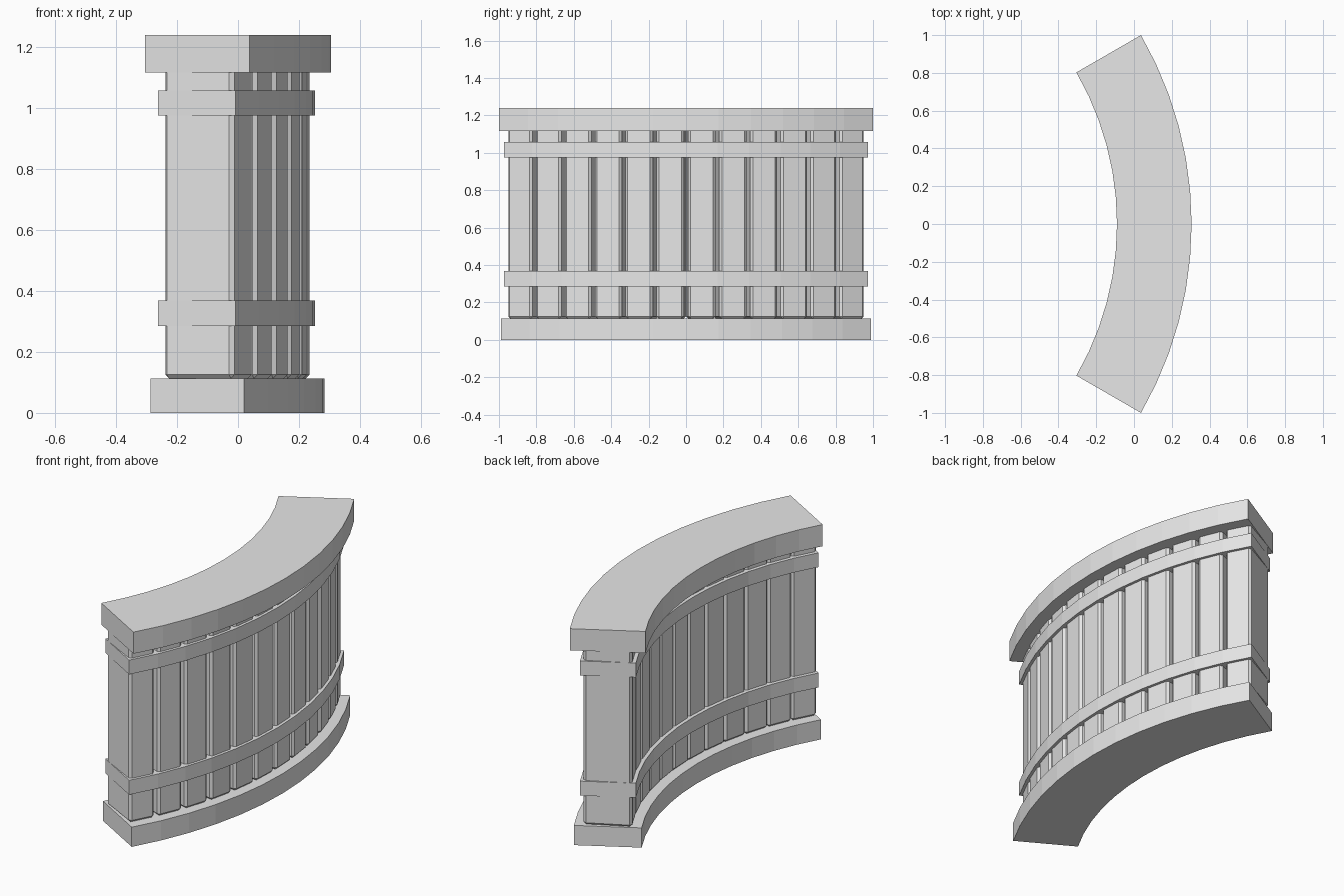
import bpy, bmesh
from math import radians, sin, cos
from mathutils import Matrix

cube = bpy.data.objects.get("Cube")
if cube:
    bpy.data.objects.remove(cube, do_unlink=True)

CENTRE_X = -1.695          # centre of the curve
HALF_ANGLE = radians(30)
COUNT = 12                 # slats, and segments of each curved rail

stone = bpy.data.materials.new("light_grey")
stone.use_nodes = True
GREY = (0.8, 0.8, 0.8, 1)
stone.diffuse_color = GREY
stone.node_tree.nodes["Principled BSDF"].inputs["Base Color"].default_value = GREY


def finish(name, bm):
    bmesh.ops.recalc_face_normals(bm, faces=bm.faces)
    mesh = bpy.data.meshes.new(name)
    bm.to_mesh(mesh)
    bm.free()
    mesh.materials.append(stone)
    obj = bpy.data.objects.new(name, mesh)
    bpy.context.collection.objects.link(obj)
    return obj


def curved_rail(name, r_in, r_out, z0, z1):
    """Sweep a rectangular section along the arc."""
    bm = bmesh.new()
    rings = []
    for i in range(COUNT + 1):
        a = HALF_ANGLE * (2 * i / COUNT - 1)
        section = [(r_in, z0), (r_out, z0), (r_out, z1), (r_in, z1)]
        rings.append([bm.verts.new((CENTRE_X + r * cos(a), r * sin(a), z))
                      for r, z in section])
    for a, b in zip(rings, rings[1:]):
        for j in range(4):
            k = (j + 1) % 4
            bm.faces.new((a[j], a[k], b[k], b[j]))
    bm.faces.new(rings[0])
    bm.faces.new(rings[-1])
    return finish(name, bm)


def slat(name, angle):
    """Upright straight block with chamfered edges, facing outwards."""
    r_in, r_out, width, z0, z1 = 1.674, 1.929, 0.1468, 0.113, 1.15
    bm = bmesh.new()
    bmesh.ops.create_cube(bm, size=1)
    bmesh.ops.scale(bm, vec=(r_out - r_in, width, z1 - z0), verts=bm.verts)
    bmesh.ops.bevel(bm, geom=bm.edges[:], offset=0.013, segments=1,
                    affect='EDGES')
    place = (Matrix.Translation((CENTRE_X, 0, 0)) @ Matrix.Rotation(angle, 4, 'Z')
             @ Matrix.Translation(((r_in + r_out) / 2, 0, (z0 + z1) / 2)))
    bm.transform(place)
    return finish(name, bm)


# Plinth, two binding bands and the coping
curved_rail("base_plinth", 1.625, 1.979, 0, 0.113)
curved_rail("lower_band", 1.655, 1.947, 0.285, 0.368)
curved_rail("upper_band", 1.655, 1.947, 0.975, 1.057)
curved_rail("top_cap", 1.605, 2.0, 1.116, 1.24)

# Wall of upright slats
for i in range(COUNT):
    slat(f"slat_{i + 1}", HALF_ANGLE * ((2 * i + 1) / COUNT - 1))
